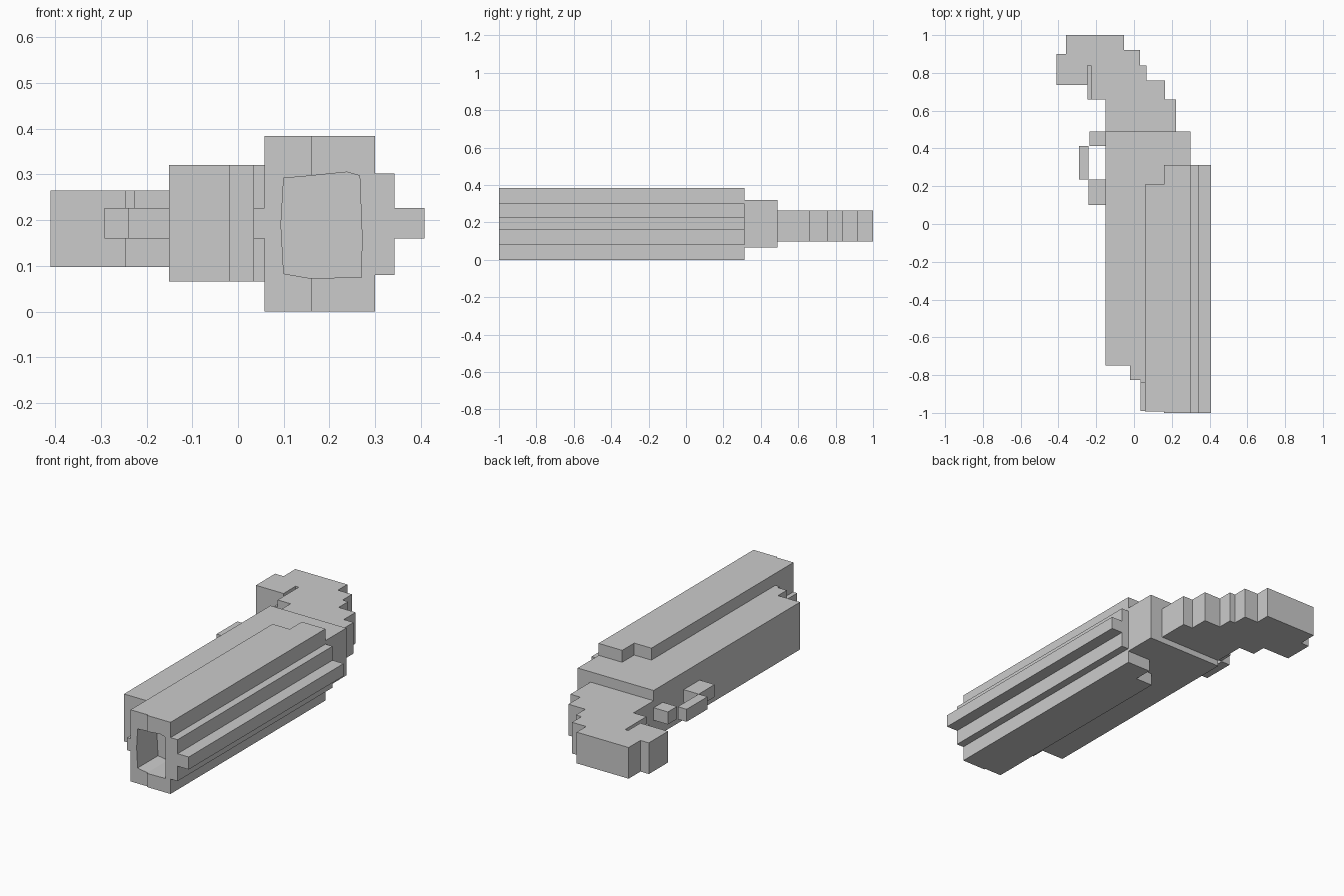
import bpy, bmesh
from mathutils import Vector

if "Cube" in bpy.data.objects:
    bpy.data.objects.remove(bpy.data.objects["Cube"])


def prism(name, outline, lo, hi, axis='Z'):
    """Extrude a 2D outline: (x, y) along Z, or (x, z) along Y."""
    def place(p, h):
        return Vector((p[0], p[1], h)) if axis == 'Z' else Vector((p[0], h, p[1]))
    bm = bmesh.new()
    base = [bm.verts.new(place(p, lo)) for p in outline]
    top = [bm.verts.new(place(p, hi)) for p in outline]
    n = len(outline)
    bm.faces.new(base)
    bm.faces.new(top)
    for i in range(n):
        j = (i + 1) % n
        bm.faces.new((base[i], base[j], top[j], top[i]))
    bmesh.ops.recalc_face_normals(bm, faces=bm.faces)
    mesh = bpy.data.meshes.new(name)
    bm.to_mesh(mesh)
    bm.free()
    obj = bpy.data.objects.new(name, mesh)
    bpy.context.collection.objects.link(obj)
    return obj


def box(name, x0, x1, y0, y1, z0, z1):
    return prism(name, [(x0, y0), (x1, y0), (x1, y1), (x0, y1)], z0, z1)


# Upper slide: plain inner half, and an outer half with stepped ribs
slide_inner = box("slide_inner", 0.058, 0.16, -0.993, 0.21, 0, 0.384)
slide_outer = prism("slide_outer", [
    (0.16, 0), (0.30, 0), (0.30, 0.08), (0.342, 0.08), (0.342, 0.16),
    (0.408, 0.16), (0.408, 0.227), (0.342, 0.227), (0.342, 0.302),
    (0.30, 0.302), (0.30, 0.384), (0.16, 0.384)], -1.0, 0.312, 'Y')

# Muzzle opening, cut through both halves
bore = prism("bore_cutter", [
    (0.10, 0.083), (0.157, 0.073), (0.27, 0.075), (0.271, 0.17),
    (0.266, 0.297), (0.238, 0.305), (0.14, 0.295), (0.10, 0.292),
    (0.094, 0.19)], -1.1, -0.82, 'Y')
for half in (slide_inner, slide_outer):
    mod = half.modifiers.new("bore", 'BOOLEAN')
    mod.object = bore
    mod.operation = 'DIFFERENCE'
    mod.solver = 'EXACT'
    bpy.context.view_layer.objects.active = half
    bpy.ops.object.modifier_apply(modifier=mod.name)
bpy.data.objects.remove(bore, do_unlink=True)

# Frame with stepped front, plus the slim nose under the muzzle
prism("frame", [
    (-0.151, -0.75), (-0.02, -0.75), (-0.02, -0.825), (0.034, -0.825),
    (0.034, -0.84), (0.07, -0.84), (0.07, 0.15), (0.299, 0.15),
    (0.299, 0.49), (-0.151, 0.49)], 0.066, 0.32)
box("frame_nose", 0.034, 0.065, -0.99, -0.83, 0.16, 0.227)

# Stepped grip: solid lower layer, upper layer with a narrow slot
back = [(-0.151, 0.48), (0.223, 0.48), (0.223, 0.66), (0.165, 0.66),
        (0.165, 0.76), (0.065, 0.76), (0.065, 0.84), (0.032, 0.84),
        (0.032, 0.92), (-0.052, 0.92), (-0.052, 1.0), (-0.36, 1.0),
        (-0.36, 0.90), (-0.41, 0.90), (-0.41, 0.737), (-0.246, 0.737)]
prism("grip_lower", back + [(-0.246, 0.66), (-0.151, 0.66)], 0.098, 0.227)
prism("grip_upper", back + [(-0.246, 0.84), (-0.227, 0.84), (-0.227, 0.66),
                            (-0.151, 0.66)], 0.227, 0.265)

# Trigger guard loop
for name, x0, x1, y0, y1 in (
        ("guard_rear", -0.235, -0.14, 0.412, 0.489),
        ("guard_bar", -0.292, -0.24, 0.235, 0.412),
        ("guard_front", -0.24, -0.14, 0.10, 0.235)):
    box(name, x0, x1, y0, y1, 0.16, 0.227)
